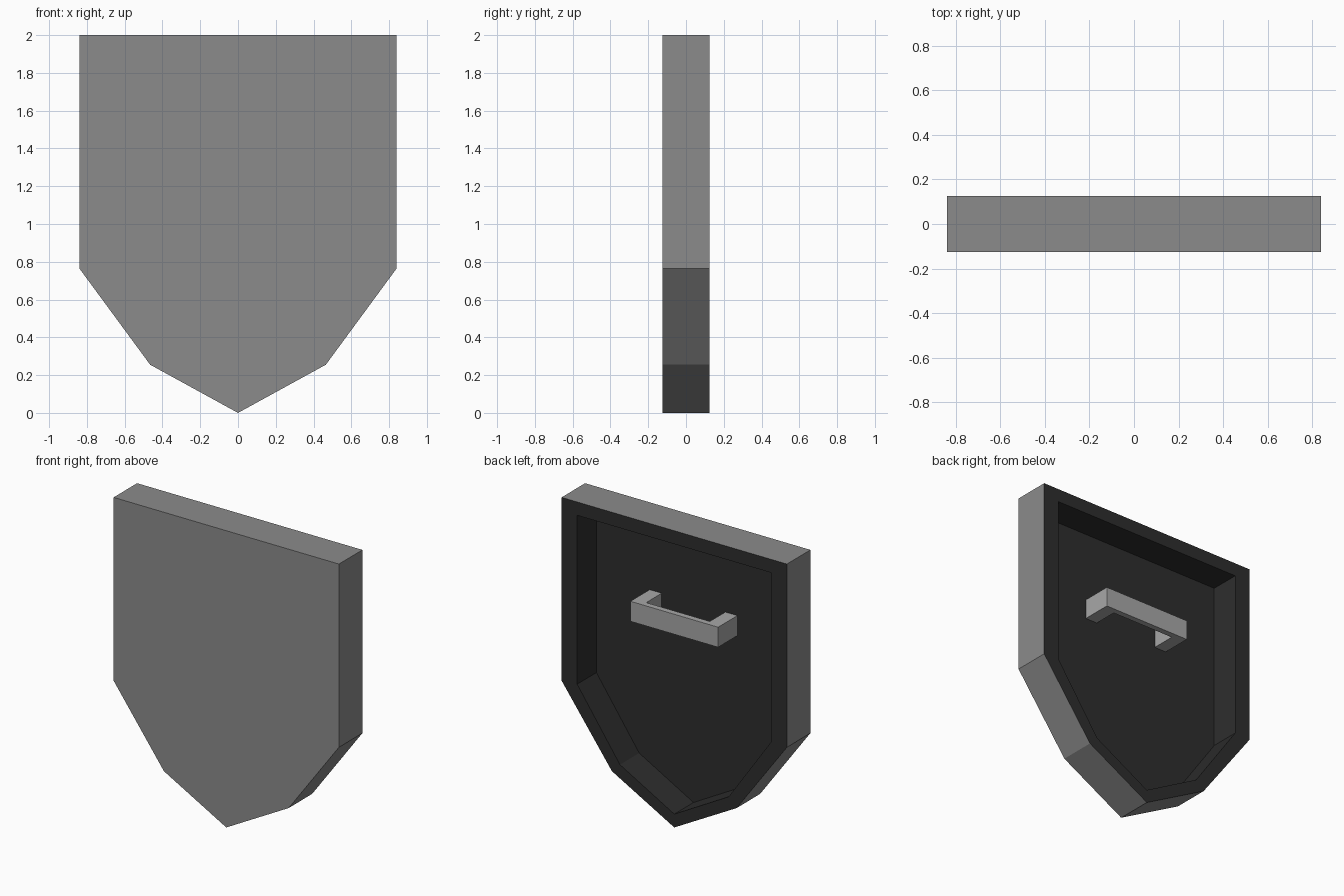
import bpy, bmesh

if "Cube" in bpy.data.objects:
    bpy.data.objects.remove(bpy.data.objects["Cube"])

FRONT, BACK, FLOOR = -0.125, 0.125, -0.08


def grey(name, v):
    mat = bpy.data.materials.new(name)
    mat.diffuse_color = (v, v, v, 1)
    mat.use_nodes = True
    mat.node_tree.nodes["Principled BSDF"].inputs["Base Color"].default_value = mat.diffuse_color
    return mat


def finish(name, bm, *mats):
    bmesh.ops.recalc_face_normals(bm, faces=bm.faces)
    mesh = bpy.data.meshes.new(name)
    bm.to_mesh(mesh)
    bm.free()
    for mat in mats:
        mesh.materials.append(mat)
    obj = bpy.data.objects.new(name, mesh)
    bpy.context.collection.objects.link(obj)
    return obj


def mirrored(half):
    # half outline runs from the top corner to the tip at x = 0
    return half + [(-x, z) for x, z in reversed(half[:-1])]


shell, lining, grip = grey("shell", 0.26), grey("lining", 0.027), grey("grip", 0.39)

# Shield body: nested outlines bridged into front, side, rim, recess wall and floor
outer = mirrored([(0.84, 2.0), (0.84, 0.765), (0.465, 0.255), (0, 0)])
inner = mirrored([(0.724, 1.91), (0.724, 0.772), (0.405, 0.315), (0, 0.09)])

bm = bmesh.new()
loops = [[bm.verts.new((x, y, z)) for x, z in outline]
         for outline, y in ((outer, FRONT), (outer, BACK), (inner, BACK), (inner, FLOOR))]
bm.faces.new(loops[0])
bm.faces.new(loops[-1]).material_index = 1
for ring, (a, b) in enumerate(zip(loops, loops[1:])):
    for i in range(len(a)):
        j = (i + 1) % len(a)
        # rim and recess are dark, the outer side matches the front
        bm.faces.new((a[i], a[j], b[j], b[i])).material_index = int(ring > 0)
finish("shield_body", bm, shell, lining)

# Grip: U-shaped profile in plan, extruded upwards
W, LEG, BAR = 0.327, 0.09, 0.04
half = [(W, BACK), (W, FLOOR), (W - LEG, FLOOR), (W - LEG, BACK - BAR)]
plan = half + [(-x, y) for x, y in reversed(half)]

bm = bmesh.new()
face = bm.faces.new([bm.verts.new((x, y, 1.302)) for x, y in plan])
ext = bmesh.ops.extrude_face_region(bm, geom=[face])
top = [v for v in ext["geom"] if isinstance(v, bmesh.types.BMVert)]
bmesh.ops.translate(bm, verts=top, vec=(0, 0, 0.135))
finish("grip_handle", bm, grip)
